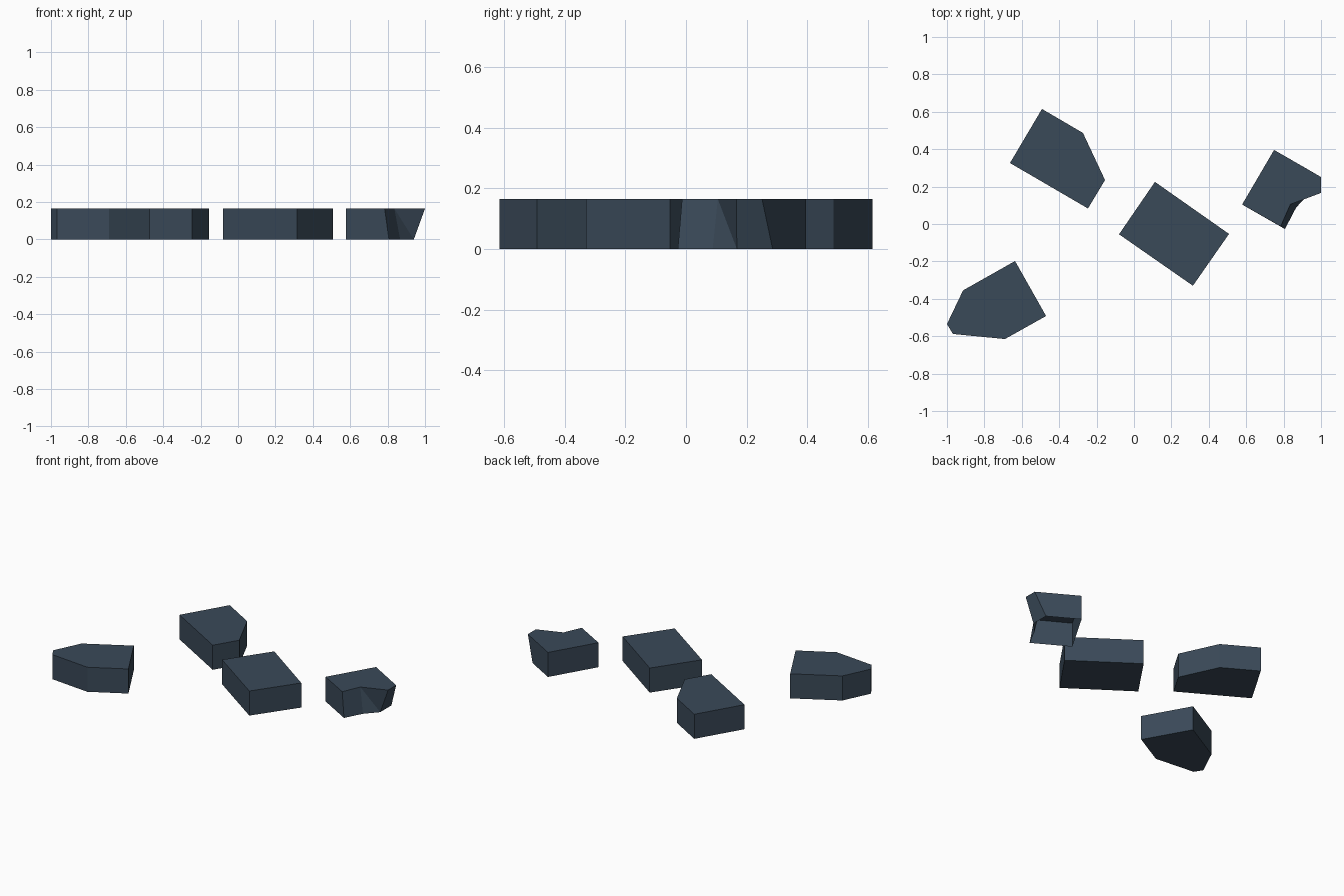
import bpy, bmesh

if "Cube" in bpy.data.objects:
    bpy.data.objects.remove(bpy.data.objects["Cube"])

H = 0.165  # common slab height

slate = bpy.data.materials.new("dark slate")
slate.diffuse_color = (0.042, 0.067, 0.098, 1)
slate.use_nodes = True
slate.node_tree.nodes["Principled BSDF"].inputs["Base Color"].default_value = slate.diffuse_color


def slab(name, bottom, top=None, closed=True, split=None):
    """Prism from counter-clockwise outlines; split = side drawn as two triangles."""
    top = top or bottom
    bm = bmesh.new()
    lo = [bm.verts.new((x, y, 0)) for x, y in bottom]
    hi = [bm.verts.new((x, y, H)) for x, y in top]
    n = len(lo)
    bm.faces.new(hi)
    if closed:
        bm.faces.new(lo[::-1])
    for i in range(n):
        j = (i + 1) % n
        if i == split:
            bm.faces.new((lo[i], lo[j], hi[i]))
            bm.faces.new((lo[j], hi[j], hi[i]))
        else:
            bm.faces.new((lo[i], lo[j], hi[j], hi[i]))
    mesh = bpy.data.meshes.new(name)
    bm.to_mesh(mesh)
    bm.free()
    mesh.materials.append(slate)
    obj = bpy.data.objects.new(name, mesh)
    bpy.context.collection.objects.link(obj)
    return obj


# back left stone, one corner cut off
slab("back_stone", [(-0.663, 0.326), (-0.246, 0.083), (-0.155, 0.235),
                    (-0.273, 0.487), (-0.492, 0.615)])

# plain rectangular stone in the middle
slab("middle_stone", [(-0.08, -0.055), (0.315, -0.33), (0.508, -0.053), (0.112, 0.225)])

# front left stone with worn corners
slab("front_stone", [(-1.0, -0.535), (-0.968, -0.588), (-0.69, -0.615),
                     (-0.47, -0.492), (-0.636, -0.198), (-0.914, -0.355)])

# broken right stone: slanted chipped sides, open underneath
slab("broken_stone",
     [(0.578, 0.104), (0.807, -0.027), (0.867, 0.088),
      (0.94, 0.168), (0.94, 0.286), (0.749, 0.396)],
     [(0.578, 0.104), (0.784, -0.013), (0.836, 0.105),
      (1.0, 0.166), (1.0, 0.251), (0.749, 0.396)],
     closed=False, split=2)
